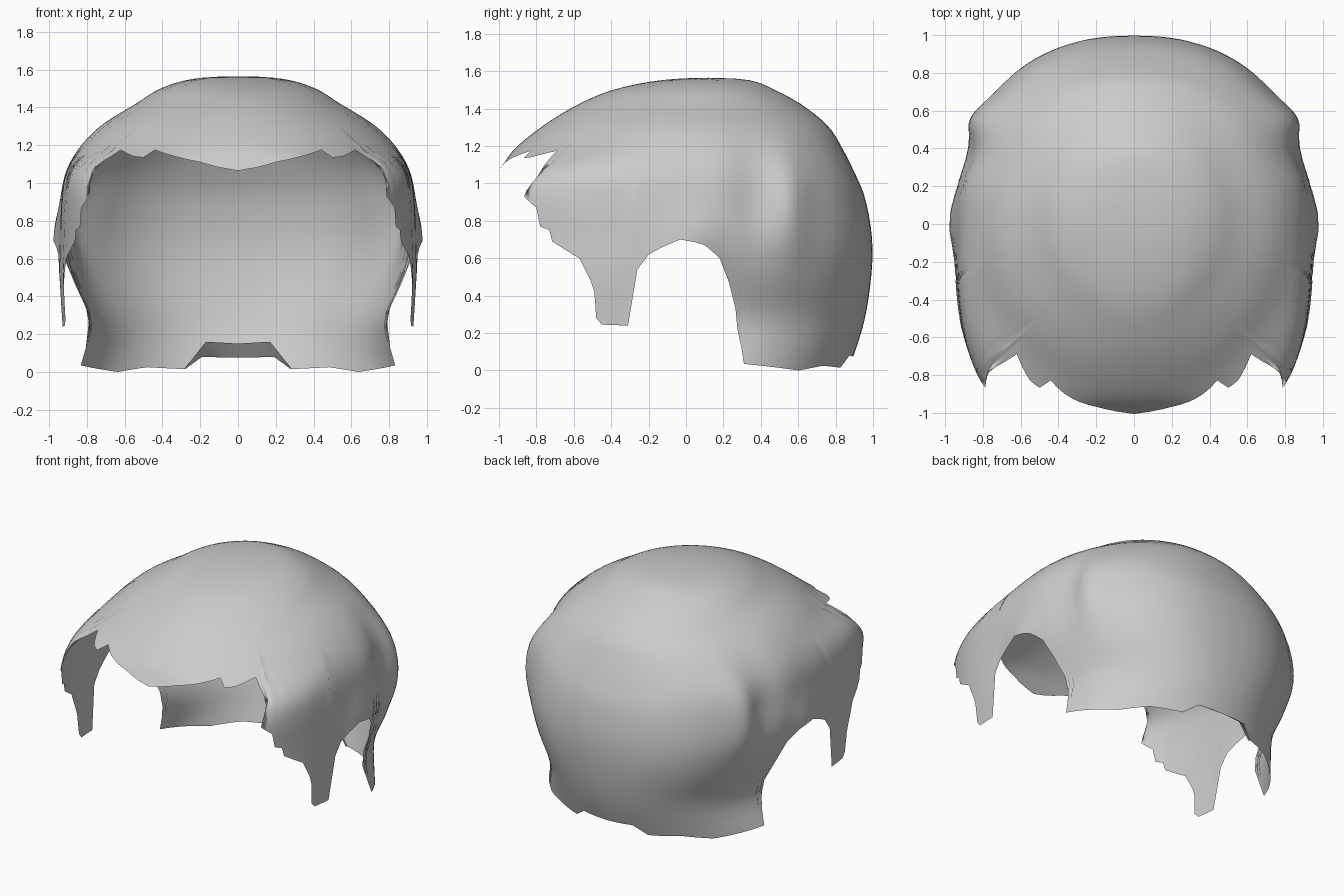
import bpy, bmesh, math

if "Cube" in bpy.data.objects:
    bpy.data.objects.remove(bpy.data.objects["Cube"])

TOP, ROWS, EASE = 1.565, 32, 0.75
# level: height, front half width, back half width, back y, front y, front/back roundness
LEVELS = [
    (1.565, 0.00, 0.00, 0.12, 0.12, 2.0, 2.0),
    (1.555, 0.21, 0.21, 0.32, -0.10, 2.0, 2.0),
    (1.50, 0.41, 0.41, 0.475, -0.39, 1.95, 2.0),
    (1.42, 0.54, 0.54, 0.62, -0.58, 1.9, 2.0),
    (1.30, 0.73, 0.73, 0.765, -0.775, 2.0, 2.1),
    (1.18, 0.845, 0.845, 0.84, -0.92, 2.25, 2.2),
    (1.06, 0.91, 0.91, 0.90, -1.01, 3.3, 2.3),
    (0.93, 0.935, 0.935, 0.955, -1.15, 3.1, 2.3),
    (0.70, 0.945, 0.945, 0.995, -1.15, 3.0, 2.3),
    (0.50, 0.95, 0.89, 0.99, -1.15, 3.0, 2.3),
    (0.25, 0.935, 0.81, 0.95, -1.15, 3.0, 2.15),
    (0.00, 0.93, 0.91, 0.87, -1.15, 3.0, 1.9),
]
KEYS = [math.sqrt(TOP - l[0]) for l in LEVELS]


def level(z):
    """Smoothly interpolated section values at a height."""
    u = math.sqrt(max(TOP - z, 0))
    last = len(KEYS) - 1
    i = 0
    while i < last - 1 and u > KEYS[i + 1]:
        i += 1
    h = KEYS[i + 1] - KEYS[i]
    s = min((u - KEYS[i]) / h, 1)

    def slope(k, c):
        a, b = max(k - 1, 0), min(k + 1, last)
        return (LEVELS[b][c] - LEVELS[a][c]) / (KEYS[b] - KEYS[a])

    out = []
    for c in range(1, 7):
        p, q = LEVELS[i][c], LEVELS[i + 1][c]
        out.append(p * (2*s**3 - 3*s*s + 1) + q * (3*s*s - 2*s**3)
                   + h * (slope(i, c) * (s**3 - 2*s*s + s) + slope(i + 1, c) * (s**3 - s*s)))
    return out, 0.12 * max(0, 1 - u / 0.45)


def bump(v, centre, width):
    return math.exp(-((v - centre) / width) ** 2)


def surface(t, z):
    """Point on the shell: t runs from -pi/2 (front) to pi/2 (back)."""
    (wf, wb, yb, yf, nf, nb), c = level(z)
    w, reach, n = (wb, yb, nb) if t > 0 else (wf, yf, nf)
    cx = math.cos(t) if math.cos(t) > 1e-6 else 0
    a, b = cx ** EASE, abs(math.sin(t)) ** EASE
    r = (a ** n + b ** n) ** (-1 / n)
    x, y = w * a * r, c + (reach - c) * b * r
    # flare over the ear, groove and ridge behind it
    side = cx * min(1, x * 2)
    x += side * (0.035 * bump(y, 0.0, 0.14) * bump(z, 0.68, 0.17)
                 - 0.035 * bump(y, 0.36, 0.12) * bump(z, 0.95, 0.3)
                 + 0.06 * bump(y, 0.57, 0.10) * bump(z, 0.90, 0.25))
    return x, y, z


def find_t(z, sign, x=None, y=None):
    """Column angle of the section point with a known x or y."""
    (wf, wb, yb, yf, nf, nb), c = level(z)
    w, reach, n = (wb, yb, nb) if sign > 0 else (wf, yf, nf)
    if x is not None:
        a = min(x / w, 1)
        b = (1 - a ** n) ** (1 / n)
    else:
        b = min(abs(y / reach), 1)
        a = (1 - b ** n) ** (1 / n)
    return sign * math.atan2(b ** (1 / EASE), a ** (1 / EASE))


# hem: fringe (x, z), side lock and ear arch (y, z), nape (x, z)
FRINGE = [(0, 1.065), (0.2, 1.11), (0.44, 1.175), (0.5, 1.135), (0.55, 1.14),
          (0.62, 1.175), (0.73, 1.10), (0.78, 1.04)]
SIDE = [(-0.885, 0.93), (-0.80, 0.87), (-0.78, 0.77), (-0.73, 0.75), (-0.715, 0.69),
        (-0.57, 0.60), (-0.51, 0.48), (-0.49, 0.42), (-0.48, 0.28), (-0.45, 0.245),
        (-0.31, 0.24), (-0.26, 0.54), (-0.20, 0.62), (-0.03, 0.70), (0.10, 0.67),
        (0.18, 0.60), (0.23, 0.47), (0.265, 0.33), (0.275, 0.22), (0.31, 0.035),
        (0.45, 0.02), (0.60, 0.0)]
NAPE = [(0.48, 0.025), (0.28, 0.015), (0.19, 0.08), (0, 0.075)]
hem = [(find_t(z, -1, x=x), z) for x, z in FRINGE]
hem += [(find_t(z, 1 if y > 0 else -1, y=y), z) for y, z in SIDE]
hem += [(find_t(z, 1, x=x), z) for x, z in NAPE]
for i in range(1, len(hem)):
    hem[i] = (max(hem[i][0], hem[i - 1][0] + 0.006), hem[i][1])
hem[-1] = (math.pi / 2, hem[-1][1])

# columns pass through every hem corner
columns = []
for (t0, z0), (t1, z1) in zip(hem, hem[1:]):
    steps = max(1, math.ceil((t1 - t0) / 0.05))
    columns += [(t0 + (t1 - t0) * k / steps, z0 + (z1 - z0) * k / steps) for k in range(steps)]
columns.append(hem[-1])

hair = bpy.data.materials.new("hair_grey")
hair.diffuse_color = (0.6, 0.6, 0.6, 1)
hair.use_nodes = True
hair.node_tree.nodes["Principled BSDF"].inputs["Base Color"].default_value = hair.diffuse_color


def make_half(name, grid):
    """Skin a grid of points and mirror it across x."""
    bm = bmesh.new()
    rows = [[bm.verts.new(p) for p in col] for col in grid]
    for a, b in zip(rows, rows[1:]):
        for k in range(len(a) - 1):
            bm.faces.new((a[k], a[k + 1], b[k + 1], b[k]))
    bmesh.ops.remove_doubles(bm, verts=bm.verts, dist=0.0005)
    mesh = bpy.data.meshes.new(name)
    bm.to_mesh(mesh)
    bm.free()
    mesh.materials.append(hair)
    for p in mesh.polygons:
        p.use_smooth = True
    ob = bpy.data.objects.new(name, mesh)
    bpy.context.collection.objects.link(ob)
    m = ob.modifiers.new("mirror", "MIRROR")
    m.use_axis[0] = True
    m.merge_threshold = 0.001
    return ob


# main hair shell
make_half("hair_shell", [
    [surface(t, TOP - (TOP - z) * (r / ROWS) ** 1.7) for r in range(ROWS + 1)]
    for t, z in columns])

# small flap folded in at the nape
outer = [surface(find_t(z, 1, x=x), z) for x, z in reversed(NAPE[1:])]
inner = [(0, 0.83, 0.15), (0.17, 0.82, 0.16), (0.28, 0.81, 0.02)]
make_half("nape_flap", [list(pair) for pair in zip(outer, inner)])
